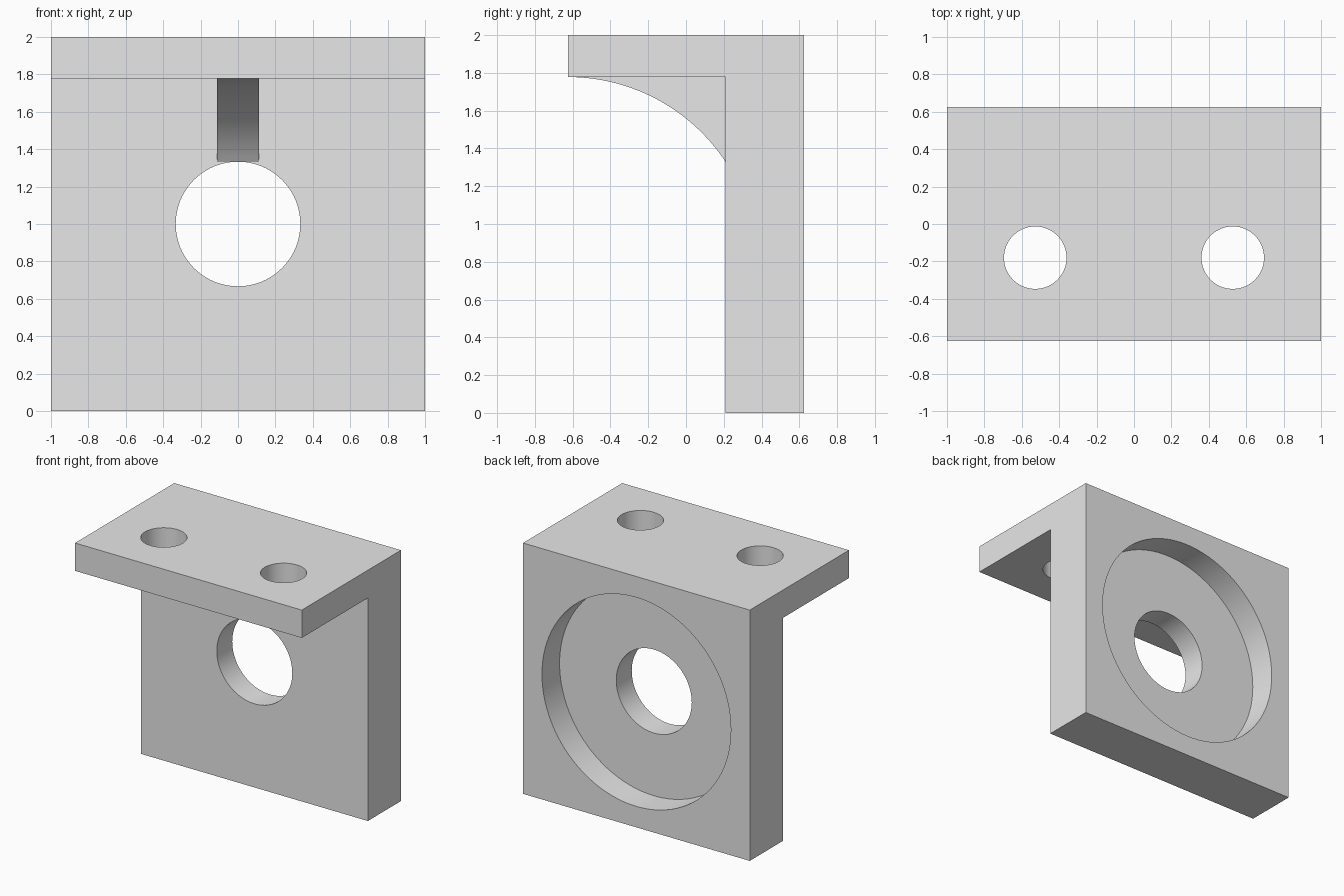
import bpy
import bmesh
import math
from mathutils import Vector

cube = bpy.data.objects.get("Cube")
if cube:
    bpy.data.objects.remove(cube, do_unlink=True)

WIDTH = 2.0
FRONT, BACK = -0.625, 0.625
PLATE_FRONT = 0.208
FLANGE_BOTTOM = 1.778

grey = bpy.data.materials.new("light grey")
grey.use_nodes = True
grey.diffuse_color = (0.8, 0.8, 0.8, 1)
grey.node_tree.nodes["Principled BSDF"].inputs["Base Color"].default_value = (0.8, 0.8, 0.8, 1)


def extrude_profile(name, profile, width):
    """Extrude a side profile of (y, z) points along x, centred on x = 0."""
    bm = bmesh.new()
    face = bm.faces.new([bm.verts.new((-width / 2, y, z)) for y, z in profile])
    result = bmesh.ops.extrude_face_region(bm, geom=[face])
    moved = [v for v in result["geom"] if isinstance(v, bmesh.types.BMVert)]
    bmesh.ops.translate(bm, verts=moved, vec=Vector((width, 0, 0)))
    bmesh.ops.recalc_face_normals(bm, faces=bm.faces)
    mesh = bpy.data.meshes.new(name)
    bm.to_mesh(mesh)
    bm.free()
    mesh.materials.append(grey)
    obj = bpy.data.objects.new(name, mesh)
    bpy.context.collection.objects.link(obj)
    return obj


def activate(obj):
    bpy.ops.object.select_all(action="DESELECT")
    obj.select_set(True)
    bpy.context.view_layer.objects.active = obj


def cut_round(target, radius, depth, location, along_y=False):
    """Bore a round hole or pocket into the target."""
    rotation = (math.pi / 2, 0, 0) if along_y else (0, 0, 0)
    bpy.ops.mesh.primitive_cylinder_add(vertices=96, radius=radius, depth=depth,
                                        location=location, rotation=rotation)
    cutter = bpy.context.object
    cutter.name = "hole_cutter"
    cutter.hide_render = True
    cutter.data.materials.append(grey)
    modifier = target.modifiers.new("bore", "BOOLEAN")
    modifier.operation = "DIFFERENCE"
    modifier.solver = "EXACT"
    modifier.object = cutter
    activate(target)
    bpy.ops.object.modifier_apply(modifier=modifier.name)
    bpy.data.objects.remove(cutter, do_unlink=True)


# L-shaped body: upright plate with a flange along its top
bracket = extrude_profile("bracket_body", [
    (PLATE_FRONT, 0), (BACK, 0), (BACK, 2), (FRONT, 2),
    (FRONT, FLANGE_BOTTOM), (PLATE_FRONT, FLANGE_BOTTOM)], WIDTH)

# Central bore and the wide pocket in the back
cut_round(bracket, 0.333, 2, (0, 0.5, 1), along_y=True)
POCKET_FLOOR = BACK - 0.222
cut_round(bracket, 0.833, 0.4, (0, POCKET_FLOOR + 0.2, 1), along_y=True)

# Pair of mounting holes in the flange
for side in (-1, 1):
    cut_round(bracket, 0.167, 0.6, (side * 0.528, -0.18, 1.9))

# Curved rib under the flange, its lower edge an arc of radius 1
STEPS = 32
end_angle = math.asin(PLATE_FRONT - FRONT)
arc = [(FRONT + math.sin(a), FLANGE_BOTTOM - 1 + math.cos(a))
       for a in (end_angle * i / STEPS for i in range(STEPS + 1))]
rib = extrude_profile("support_rib", arc + [(PLATE_FRONT, FLANGE_BOTTOM)], 0.222)

for part in (bracket, rib):
    activate(part)
    bpy.ops.object.shade_smooth_by_angle(angle=math.radians(30))
